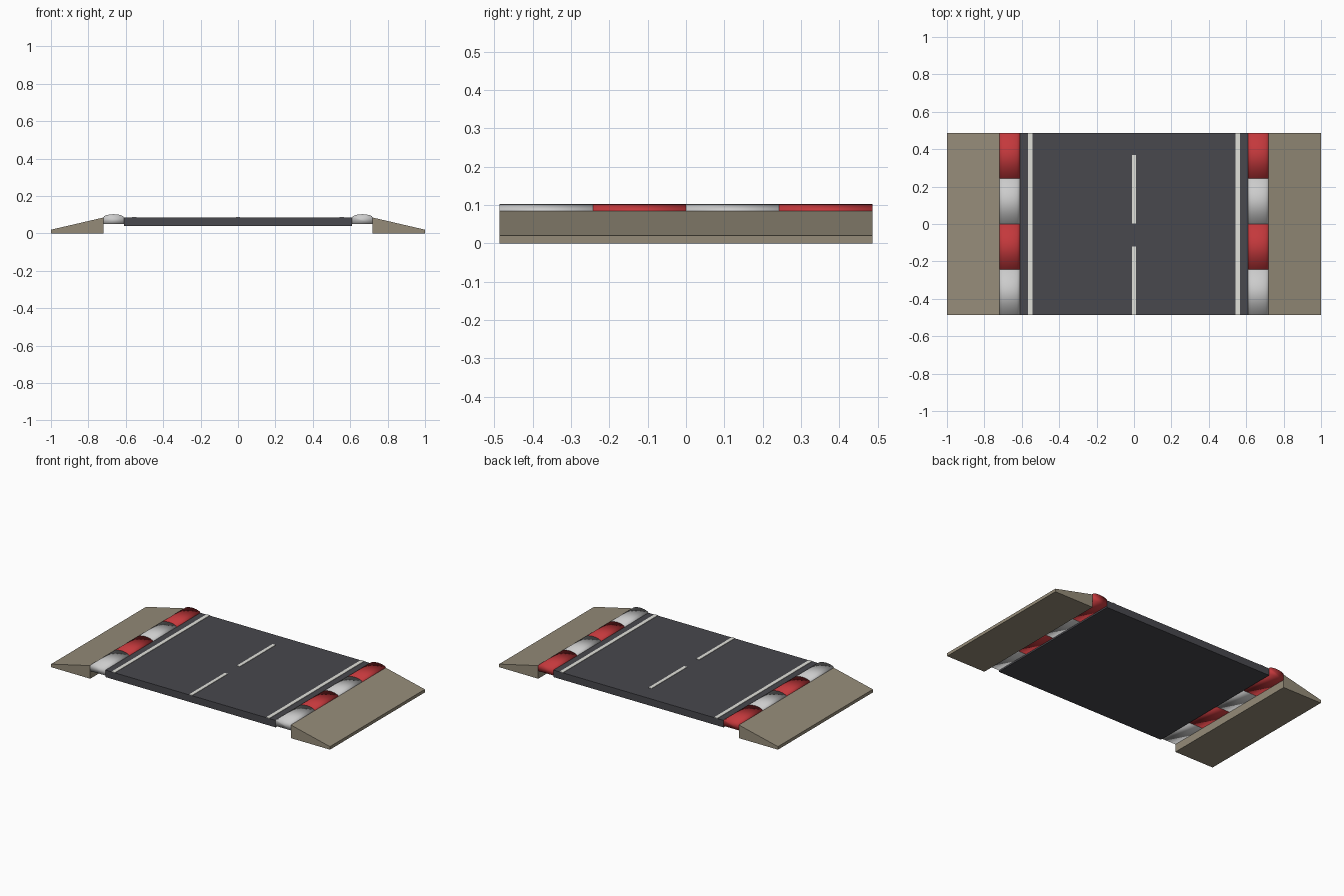
import bpy, math

if "Cube" in bpy.data.objects:
    bpy.data.objects.remove(bpy.data.objects["Cube"])

L = 0.486  # half length along the road


def material(name, rgb):
    m = bpy.data.materials.new(name)
    m.diffuse_color = (*rgb, 1)
    m.use_nodes = True
    m.node_tree.nodes["Principled BSDF"].inputs["Base Color"].default_value = m.diffuse_color
    return m


asphalt = material("asphalt", (0.065, 0.065, 0.075))
paint = material("paint", (0.75, 0.75, 0.70))
red = material("kerb_red", (0.55, 0.04, 0.045))
white = material("kerb_white", (0.62, 0.62, 0.62))
earth = material("earth", (0.30, 0.26, 0.19))


def extrude(name, profile, y0, y1, mat, smooth=False):
    """Extrude an (x, z) profile, counter-clockwise seen from the front."""
    if sum(a[0] * b[1] - b[0] * a[1]
           for a, b in zip(profile, profile[1:] + profile[:1])) < 0:
        profile = profile[::-1]
    n = len(profile)
    verts = [(x, y, z) for y in (y0, y1) for x, z in profile]
    faces = [list(range(n)), list(range(2 * n - 1, n - 1, -1))]
    faces += [(i, i + n, (i + 1) % n + n, (i + 1) % n) for i in range(n)]
    mesh = bpy.data.meshes.new(name)
    mesh.from_pydata(verts, [], faces)
    mesh.materials.append(mat)
    if smooth:
        mesh.shade_smooth()
    obj = bpy.data.objects.new(name, mesh)
    bpy.context.collection.objects.link(obj)
    return obj


def rect(x0, x1, z0, z1):
    return [(x0, z0), (x1, z0), (x1, z1), (x0, z1)]


# Road slab
extrude("road_slab", rect(-0.61, 0.61, 0.04, 0.0855), -L, L, asphalt)

# Centre dashes
for i, y in enumerate((-L, 0.003)):
    extrude(f"centre_dash_{i}", rect(-0.011, 0.011, 0.085, 0.088), y, y + 0.366, paint)

# Kerb cross-section: straight sides, arched top
kerb = [(0.61, 0.05), (0.72, 0.05)]
kerb += [(0.665 + 0.055 * math.cos(math.pi * i / 8),
          0.085 + 0.018 * math.sin(math.pi * i / 8)) for i in range(9)]
shoulder = [(0.72, 0), (1, 0), (1, 0.02), (0.72, 0.085)]

for side, s in (("left", -1), ("right", 1)):
    # Edge line
    extrude(f"edge_line_{side}", rect(s * 0.542, s * 0.566, 0.085, 0.088), -L, L, paint)
    # Alternating kerb blocks
    for i in range(4):
        y = -L + i * L / 2
        extrude(f"kerb_{side}_{i}", [(s * x, z) for x, z in kerb],
                y, y + L / 2, red if i % 2 else white, smooth=True)
    # Sloped shoulder
    extrude(f"shoulder_{side}", [(s * x, z) for x, z in shoulder], -L, L, earth)
